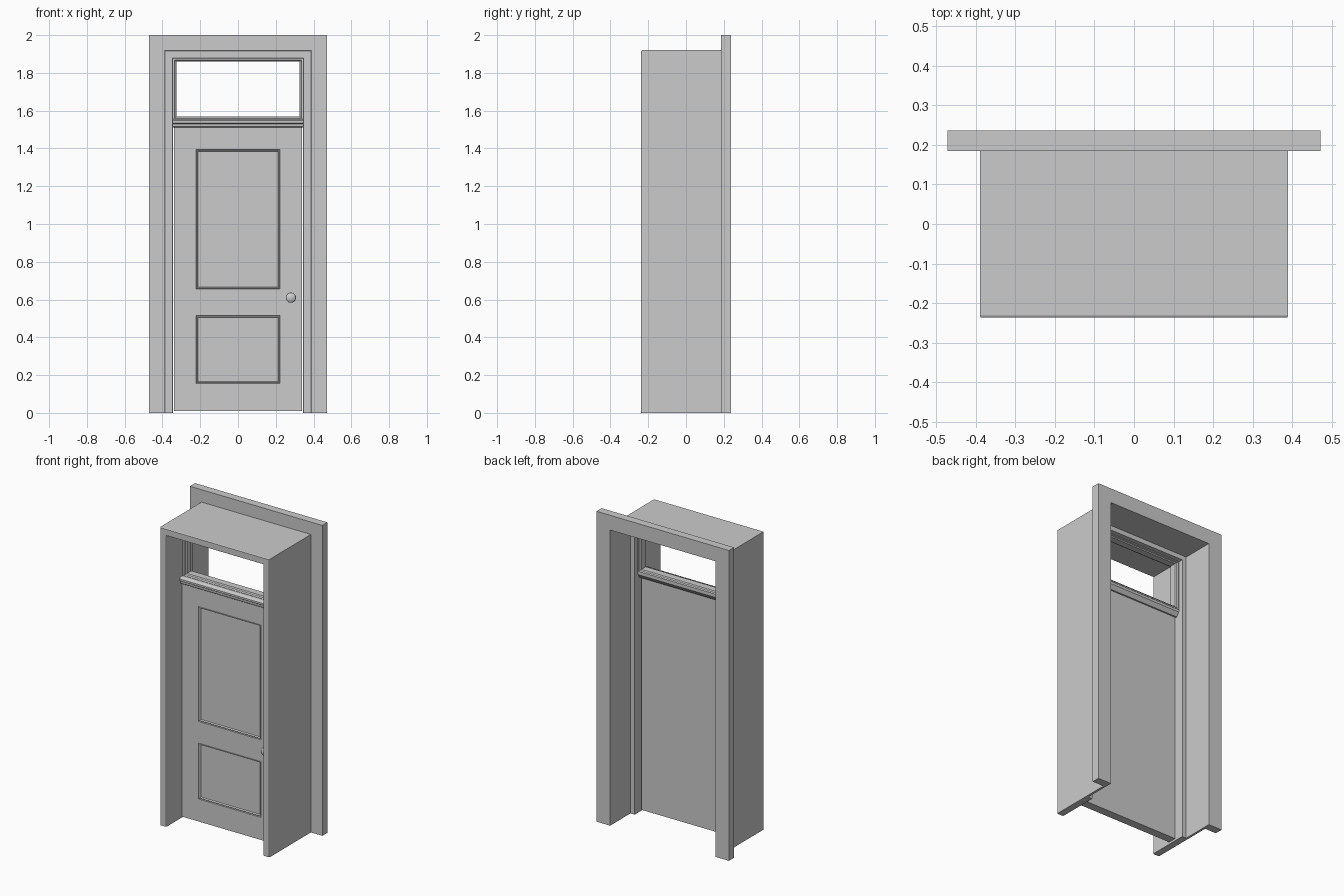
import bpy, bmesh, math
from mathutils import Matrix, Vector

if "Cube" in bpy.data.objects:
    bpy.data.objects.remove(bpy.data.objects["Cube"])


def finish(name, bm, smooth=False):
    bmesh.ops.recalc_face_normals(bm, faces=bm.faces[:])
    me = bpy.data.meshes.new(name)
    bm.to_mesh(me)
    bm.free()
    ob = bpy.data.objects.new(name, me)
    bpy.context.collection.objects.link(ob)
    if smooth:
        bpy.ops.object.select_all(action='DESELECT')
        ob.select_set(True)
        bpy.context.view_layer.objects.active = ob
        bpy.ops.object.shade_smooth_by_angle(angle=math.radians(40))
    return ob


def skin(name, rings, caps=False, loop=False):
    """Join a row of equal closed cross-sections into a solid."""
    bm = bmesh.new()
    rows = [[bm.verts.new(p) for p in r] for r in rings]
    pairs = list(zip(rows, rows[1:])) + ([(rows[-1], rows[0])] if loop else [])
    for a, b in pairs:
        for i in range(len(a)):
            j = (i + 1) % len(a)
            bm.faces.new((a[i], a[j], b[j], b[i]))
    if caps:
        bm.faces.new(rows[0])
        bm.faces.new(rows[-1])
    return finish(name, bm)


def box(name, x0, x1, y0, y1, z0, z1):
    return skin(name, [[(x, y0, z0), (x, y1, z0), (x, y1, z1), (x, y0, z1)]
                       for x in (x0, x1)], caps=True)


# Jamb, head and rear casing: one mitred section swept over the opening
section = [(.345, -.232), (.348, -.237), (.387, -.237), (.39, -.232),
           (.39, .185), (.472, .185), (.472, .237), (.375, .237),
           (.375, .03), (.345, .03)]
TOP = 1.53
skin("door_frame", [[(-d, y, 0) for d, y in section],
                    [(-d, y, TOP + d if d < .47 else 2) for d, y in section],
                    [(d, y, TOP + d if d < .47 else 2) for d, y in section],
                    [(d, y, 0) for d, y in section]], caps=True)

# Door leaf with two moulded, sunken panels on the front
bm = bmesh.new()
xs = (-.34, -.222, .222, .34)
zs = (.01, .155, .515, .655, 1.395, 1.512)
grid = [[bm.verts.new((x, -.085, z)) for x in xs] for z in zs]
panels = []
for r in range(5):
    for c in range(3):
        f = bm.faces.new((grid[r][c], grid[r][c + 1],
                          grid[r + 1][c + 1], grid[r + 1][c]))
        if c == 1 and r in (1, 3):
            panels.append(f)
back = bmesh.ops.extrude_face_region(bm, geom=bm.faces[:], use_keep_orig=True)
bmesh.ops.translate(bm, vec=(0, .055, 0),
                    verts=[g for g in back["geom"] if isinstance(g, bmesh.types.BMVert)])
bmesh.ops.recalc_face_normals(bm, faces=bm.faces[:])
for thick, depth in ((.003, -.006), (.006, .003), (.007, -.008)):
    bmesh.ops.inset_region(bm, faces=panels, thickness=thick, depth=depth)
bmesh.ops.dissolve_limit(bm, angle_limit=.01, verts=bm.verts[:], edges=bm.edges[:])
finish("door_leaf", bm)

# Transom bar with a moulded nose front and back
bar = [(-.085, 1.51), (-.092, 1.515), (-.094, 1.53), (-.104, 1.536), (-.104, 1.548),
       (-.085, 1.556), (-.02, 1.556), (-.002, 1.55), (-.002, 1.535), (-.02, 1.51)]
skin("transom_bar", [[(x, y, z) for y, z in bar] for x in (-.345, .345)], caps=True)

# Stepped sash around the open transom light
sash = [(0, -.07), (.008, -.07), (.012, -.06), (.02, -.056), (.02, -.012),
        (.012, -.008), (.008, 0), (0, 0)]
corners = [(-.345, 1.55, 1, 1), (.345, 1.55, -1, 1),
           (.345, 1.875, -1, -1), (-.345, 1.875, 1, -1)]
skin("transom_sash", [[(cx + sx * d, y, cz + sz * d * (.75 if sz < 0 else 1))
                       for d, y in sash] for cx, cz, sx, sz in corners], loop=True)

# Lock plate and keyhole surround
box("lock_plate", .25, .318, -.0865, -.08, .45, .65)
bm = bmesh.new()
bmesh.ops.create_cone(bm, cap_ends=True, segments=16, radius1=.006, radius2=.006,
                      depth=.006, matrix=Matrix.Translation((.282, -.086, .53))
                      @ Matrix.Rotation(math.pi / 2, 4, 'X'))
finish("keyhole_surround", bm, True)

# Turned door knob
bm = bmesh.new()
profile = [(0, 0), (.02, 0), (.02, .004), (.009, .007), (.009, .022), (.02, .027),
           (.027, .036), (.026, .046), (.017, .054), (0, .056)]
vs = [bm.verts.new((.28 + r, -.085 - h, .61)) for r, h in profile]
es = [bm.edges.new(p) for p in zip(vs, vs[1:])]
bmesh.ops.spin(bm, geom=vs + es, cent=Vector((.28, 0, .61)), axis=(0, 1, 0),
               angle=2 * math.pi, steps=24)
bmesh.ops.remove_doubles(bm, verts=bm.verts[:], dist=.0001)
finish("door_knob", bm, True)
